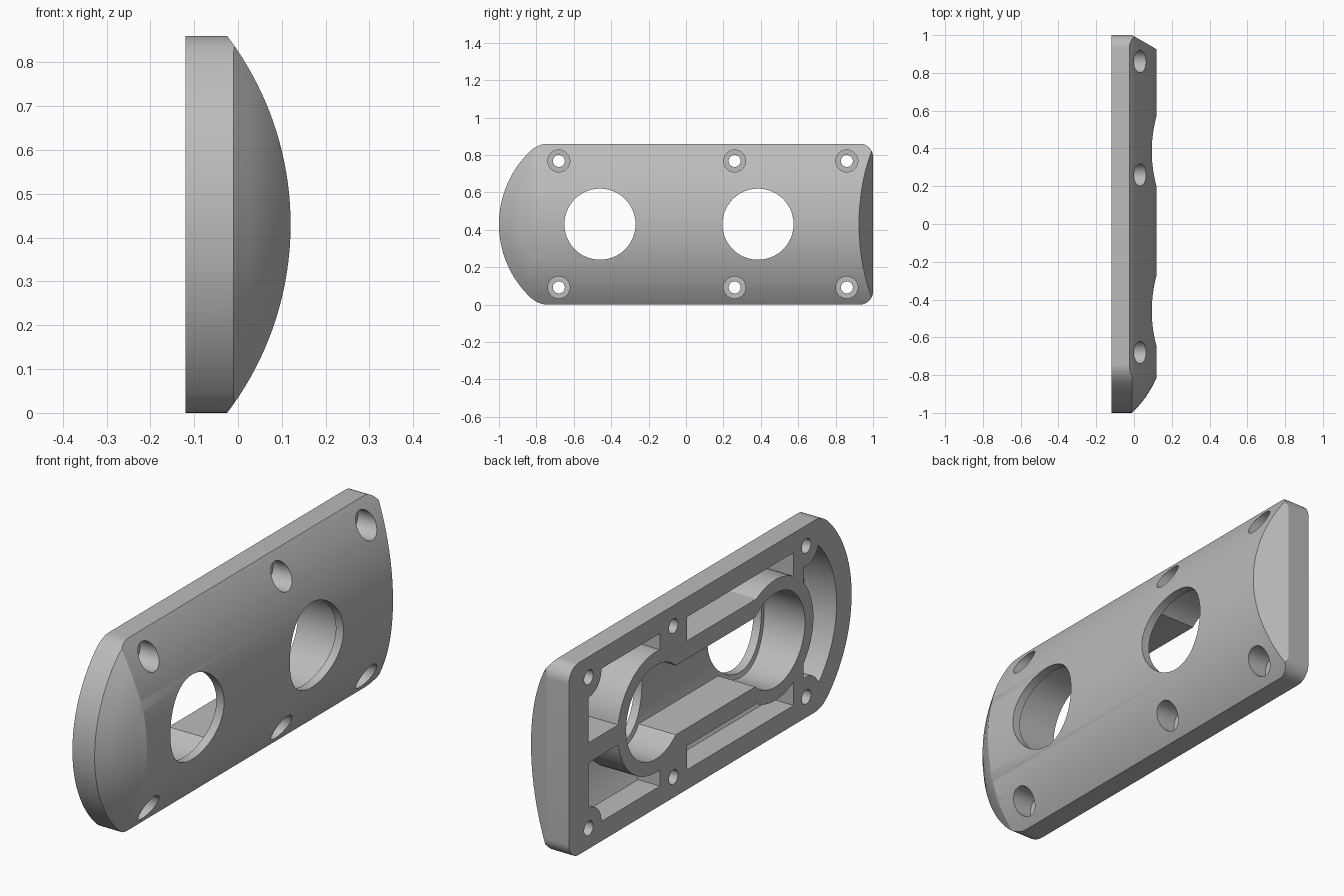
import bpy, bmesh, math

if "Cube" in bpy.data.objects:
    bpy.data.objects.remove(bpy.data.objects["Cube"], do_unlink=True)

MID = 0.43                # mid height of the plate
BACK = -0.12              # flat mounting face
HOLES = (-0.46, 0.385)    # large opening centres along y
SCREWS = [(y, MID + s * 0.338) for y in (-0.68, 0.26, 0.86) for s in (-1, 1)]


def loft(name, rings):
    """Solid through matching (y, z) outlines placed at increasing x."""
    bm = bmesh.new()
    loops = [[bm.verts.new((x, y, z)) for y, z in pts] for x, pts in rings]
    for a, b in zip(loops, loops[1:]):
        for i in range(len(a)):
            j = (i + 1) % len(a)
            bm.faces.new((a[i], a[j], b[j], b[i]))
    bm.faces.new(loops[0])
    bm.faces.new(loops[-1])
    bmesh.ops.recalc_face_normals(bm, faces=bm.faces)
    mesh = bpy.data.meshes.new(name)
    bm.to_mesh(mesh)
    bm.free()
    obj = bpy.data.objects.new(name, mesh)
    bpy.context.collection.objects.link(obj)
    return obj


def prism(pts, x0, x1, name="cutter"):
    return loft(name, [(x0, pts), (x1, pts)])


def circle(y, z, r, n=96):
    return [(y + r * math.cos(2 * math.pi * i / n),
             z + r * math.sin(2 * math.pi * i / n)) for i in range(n)]


def box(y0, y1, z0, z1):
    return [(y0, z0), (y1, z0), (y1, z1), (y0, z1)]


def combine(obj, op, cutter):
    """Apply a boolean and discard the cutter."""
    mod = obj.modifiers.new("cut", "BOOLEAN")
    mod.operation, mod.object, mod.solver = op, cutter, "EXACT"
    bpy.context.view_layer.objects.active = obj
    bpy.ops.object.modifier_apply(modifier=mod.name)
    bpy.data.objects.remove(cutter, do_unlink=True)


def corner(a, b, c, n=8):
    """Rounded corner from a to c around b."""
    out = []
    for i in range(n + 1):
        t = i / n
        out.append(tuple((1 - t) ** 2 * p + 2 * t * (1 - t) * q + t * t * r
                         for p, q, r in zip(a, b, c)))
    return out


def outline():
    """Plate outline: one arched end, one square end with rounded corners."""
    r, cy, a = 0.54, HOLES[0], math.asin(0.39 / 0.54)
    half = [(cy - r * math.cos(a * i / 32), r * math.sin(a * i / 32)) for i in range(32)]
    half += corner((cy - r * math.cos(a), 0.39), (-0.79, 0.43), (-0.74, 0.43))
    ay = 0.07
    half += [(1 - ay + ay * math.sin(t * math.pi / 20), 0.43 - ay + ay * math.cos(t * math.pi / 20))
             for t in range(11)]
    lower = [(y, -z) for y, z in reversed(half[1:])]
    return [(y, MID + z) for y, z in half + lower]


def domed_body(name, back, inset):
    """Plate with a cylindrical crown and a coned arched end."""
    body = prism(outline(), back, 0.3, name)
    bpy.ops.mesh.primitive_cylinder_add(vertices=256, radius=0.711 - inset, depth=3,
                                        location=(-0.591, 0, MID),
                                        rotation=(math.pi / 2, 0, 0))
    combine(body, "INTERSECT", bpy.context.object)
    # conical slope around the arched end
    slope = prism(box(-1.3, -0.62, -0.3, 1.2), -0.01 - inset, 0.25)
    profile = [(-0.03, 0.561), (-0.01, 0.54), (0.03, 0.497), (0.06, 0.46),
               (0.09, 0.412), (0.12, 0.355), (0.16, 0.28)]
    cone = loft("cone", [(x - inset, circle(HOLES[0], MID, r, 160)) for x, r in profile])
    # the cutter keeps everything outside the cone
    cone_top = prism(box(-1.3, -0.3, -0.3, 1.2), 0.16 - inset, 0.3)
    combine(slope, "DIFFERENCE", cone_top)
    combine(slope, "DIFFERENCE", cone)
    combine(body, "DIFFERENCE", slope)
    return body


plate = domed_body("cover_plate", BACK, 0)

# Flat slanted face at the square end
combine(plate, "DIFFERENCE", loft("slant", [(x, box(1 - 0.577 * (x + 0.01), 1.4, -0.2, 1.1))
                                            for x in (-0.01, 0.2)]))

# Lightening pockets in the back, kept clear of the bosses
LOW, HIGH = -0.2, 0.25
pockets = prism(circle(HOLES[0], MID, 0.434), LOW, HIGH, "pockets")
combine(pockets, "INTERSECT", prism(box(-1.2, -0.66, 0, 0.9), LOW - 0.1, HIGH + 0.1))
for s in (-1, 1):
    for y0, y1, near in ((0.355, 0.86, 0.045), (-0.59, 0.165, 0.235)):
        z0, z1 = sorted((MID + s * near, MID + s * 0.342))
        combine(pockets, "UNION", prism(box(y0, y1, z0, z1), LOW, HIGH))
for y in HOLES:
    combine(pockets, "DIFFERENCE", prism(circle(y, MID, 0.27), LOW - 0.1, HIGH + 0.1))
for y, z in SCREWS:
    combine(pockets, "DIFFERENCE", prism(circle(y, z, 0.09, 48), LOW - 0.1, HIGH + 0.1))

# Central channel joining the two openings
channel = prism(box(*HOLES, MID - 0.155, MID + 0.155), LOW, HIGH, "channel")
for y in HOLES:
    combine(channel, "UNION", prism(circle(y, MID, 0.21), LOW, HIGH))
combine(pockets, "UNION", channel)
combine(pockets, "INTERSECT", domed_body("inner_limit", -0.16, 0.038))
combine(plate, "DIFFERENCE", pockets)

# Large openings and counterbored screw holes
for y in HOLES:
    combine(plate, "DIFFERENCE", prism(circle(y, MID, 0.19), -0.3, 0.3))
for y, z in SCREWS:
    combine(plate, "DIFFERENCE", prism(circle(y, z, 0.032, 32), -0.3, 0.3))
    combine(plate, "DIFFERENCE", prism(circle(y, z, 0.059, 48), -0.05, 0.3))

# Finish
grey = bpy.data.materials.new("plain grey")
grey.use_nodes = True
color = (0.5, 0.5, 0.5, 1)
grey.diffuse_color = color
grey.node_tree.nodes["Principled BSDF"].inputs["Base Color"].default_value = color
plate.data.materials.clear()
plate.data.materials.append(grey)
for face in plate.data.polygons:
    face.material_index = 0
bpy.ops.object.select_all(action="DESELECT")
plate.select_set(True)
bpy.context.view_layer.objects.active = plate
bpy.ops.object.shade_smooth_by_angle(angle=math.radians(25))
